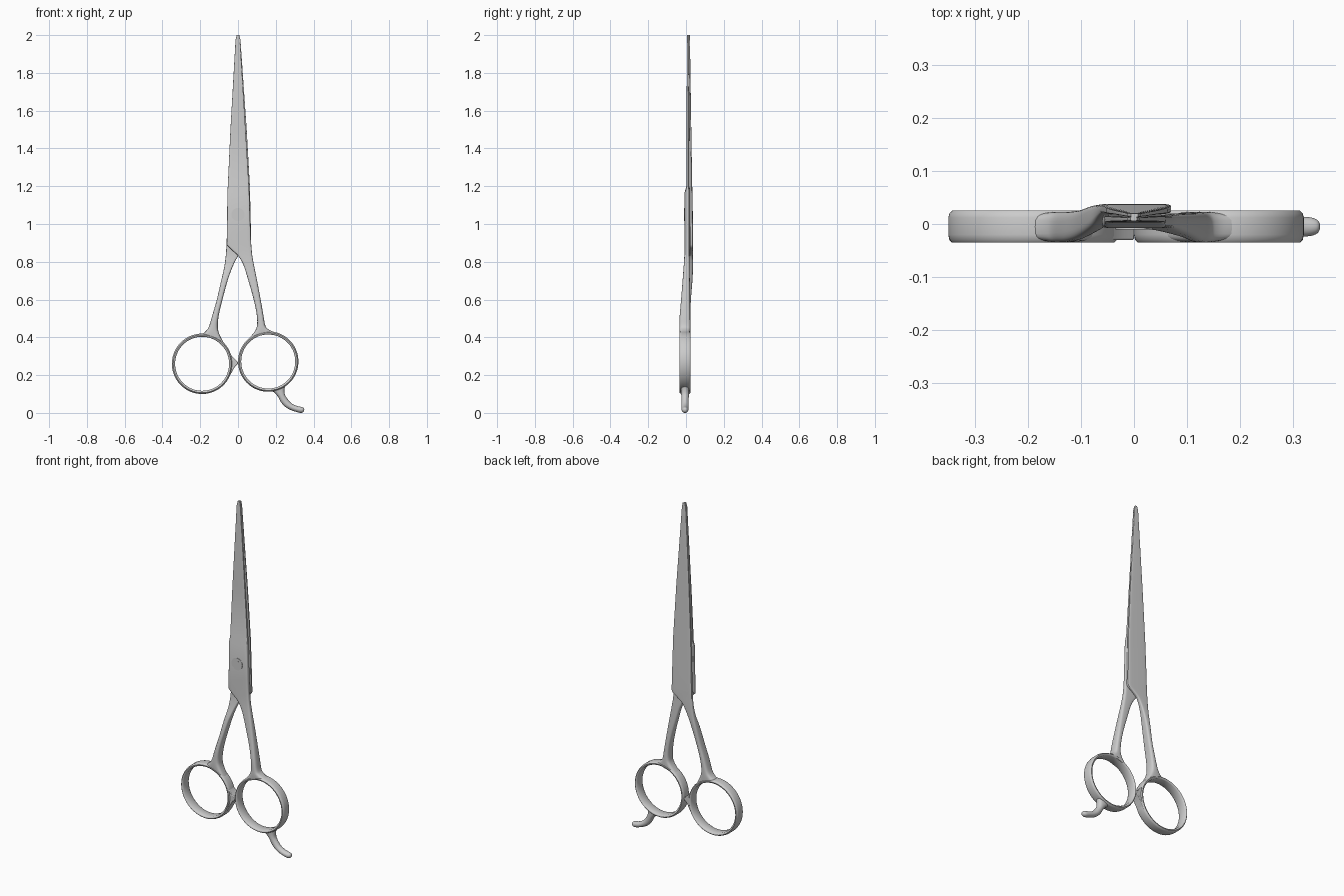
import bpy, bmesh, math
from mathutils import Vector

if "Cube" in bpy.data.objects:
    bpy.data.objects.remove(bpy.data.objects["Cube"])


def finish(bm, name, angle=35):
    bmesh.ops.recalc_face_normals(bm, faces=bm.faces)
    me = bpy.data.meshes.new(name)
    bm.to_mesh(me)
    bm.free()
    ob = bpy.data.objects.new(name, me)
    bpy.context.collection.objects.link(ob)
    bpy.ops.object.select_all(action='DESELECT')
    ob.select_set(True)
    bpy.context.view_layer.objects.active = ob
    bpy.ops.object.shade_smooth_by_angle(angle=math.radians(angle))
    return ob


def catmull(a, b, c, d, t):
    return 0.5 * (2 * b + (c - a) * t + (2 * a - 5 * b + 4 * c - d) * t * t
                  + (3 * b - a - 3 * c + d) * t ** 3)


def loft(name, rows, smooth_from=0, steps=5, sides=28):
    """rows: left x, left z, right x, right z, front y, back y, squareness"""
    full = []
    for i in range(len(rows) - 1):
        if i < smooth_from:
            full.append(rows[i])
            continue
        p = [rows[max(0, min(len(rows) - 1, i + k))] for k in (-1, 0, 1, 2)]
        for s in range(steps):
            full.append([catmull(*v, s / steps) for v in zip(*p)])
    full.append(rows[-1])
    bm = bmesh.new()
    rings = []
    for lx, lz, rx, rz, yf, yb, n in full:
        ring = []
        for k in range(sides):
            a = 2 * math.pi * k / sides
            c, s = math.cos(a), math.sin(a)
            e = math.copysign(abs(c) ** (2 / n), c)
            f = math.copysign(abs(s) ** (2 / n), s)
            ring.append(bm.verts.new(((lx + rx) / 2 + (rx - lx) / 2 * e,
                                      (yf + yb) / 2 + (yb - yf) / 2 * f,
                                      (lz + rz) / 2 + (rz - lz) / 2 * e)))
        rings.append(ring)
    for r, q in zip(rings, rings[1:]):
        for k in range(sides):
            j = (k + 1) % sides
            bm.faces.new((r[k], r[j], q[j], q[k]))
    bm.faces.new(rings[0])
    bm.faces.new(rings[-1])
    return finish(bm, name)


def finger_ring(name, cx, cz):
    # band profile: radius, y
    prof = [(.143, -.028), (.147, -.034), (.153, -.035), (.158, -.030), (.160, -.020),
            (.160, .012), (.158, .020), (.153, .025), (.147, .024), (.143, .018)]
    bm = bmesh.new()
    n = 72
    loops = [[bm.verts.new((cx + r * math.cos(2 * math.pi * k / n), y,
                            cz + r * math.sin(2 * math.pi * k / n))) for r, y in prof]
             for k in range(n)]
    m = len(prof)
    for k in range(n):
        a, b = loops[k], loops[(k + 1) % n]
        for i in range(m):
            j = (i + 1) % m
            bm.faces.new((a[i], a[j], b[j], b[i]))
    return finish(bm, name, 50)


# front blade, pivot block and right handle
loft("front_blade_and_handle", [
    (-.007, 2.0, .006, 2.0, .006, .013, 5),
    (-.013, 1.975, .011, 1.975, .005, .013, 6),
    (-.040, 1.5, .040, 1.5, .003, .016, 6),
    (-.054, 1.2, .058, 1.2, .002, .017, 7),
    (-.056, 1.165, .060, 1.165, -.008, .018, 7),
    (-.059, .93, .066, .98, -.008, .018, 7),
    (-.060, .89, .068, .92, -.008, .018, 7),
    (-.030, .86, .071, .88, -.008, .018, 6),
    (.000, .832, .076, .83, -.009, .018, 5),
    (.028, .785, .086, .775, -.012, .019, 4),
    (.055, .70, .101, .70, -.018, .020, 3.5),
    (.083, .60, .120, .60, -.026, .021, 3),
    (.099, .52, .134, .52, -.033, .022, 3),
    (.101, .465, .144, .465, -.035, .023, 3),
    (.088, .43, .158, .445, -.035, .023, 3.5),
    (.052, .388, .185, .430, -.033, .022, 4)], 7)

# rear blade and left handle
loft("rear_blade_and_handle", [
    (-.006, 2.0, .008, 2.0, .013, .020, 5),
    (-.012, 1.975, .013, 1.975, .013, .021, 6),
    (-.038, 1.5, .046, 1.5, .017, .028, 6),
    (-.052, 1.2, .063, 1.2, .018, .033, 6),
    (-.057, 1.02, .068, .98, .019, .037, 6),
    (-.059, .94, .070, .89, .019, .038, 6),
    (-.061, .89, .035, .858, .019, .038, 6),
    (-.065, .83, .000, .828, .017, .038, 5),
    (-.074, .765, -.028, .775, .007, .037, 4),
    (-.089, .70, -.055, .70, -.010, .034, 3.5),
    (-.112, .60, -.082, .60, -.025, .026, 3),
    (-.135, .52, -.101, .52, -.033, .023, 3),
    (-.153, .46, -.107, .46, -.035, .023, 3),
    (-.168, .435, -.100, .42, -.035, .023, 3.5),
    (-.190, .417, -.075, .370, -.033, .022, 4)], 5)

finger_ring("left_finger_ring", -.19, .26)
finger_ring("right_finger_ring", .16, .272)

# hooked finger rest under the right ring
loft("finger_rest", [
    (.160, .122, .250, .150, -.028, .018, 3),
    (.188, .111, .246, .122, -.026, .016, 2.5),
    (.212, .085, .248, .098, -.025, .015, 2.2),
    (.228, .056, .260, .077, -.024, .014, 2),
    (.250, .032, .278, .055, -.024, .014, 2),
    (.280, .015, .298, .042, -.024, .014, 2),
    (.310, .005, .318, .035, -.024, .014, 2),
    (.332, .000, .338, .031, -.022, .012, 2),
    (.345, .004, .347, .027, -.017, .007, 2),
    (.350, .011, .351, .020, -.009, .000, 2)])

# bumper between the rings
outline = [(-.085, .379), (-.060, .347), (-.038, .308), (-.018, .285), (.000, .269),
           (.000, .259), (-.018, .242), (-.033, .215), (-.052, .180), (-.070, .160)]
for d in range(-40, 50, 8):
    a = math.radians(d)
    outline.append((-.19 + .149 * math.cos(a), .26 + .149 * math.sin(a)))
bm = bmesh.new()
face = bm.faces.new([bm.verts.new((x, -.030, z)) for x, z in outline])
ext = bmesh.ops.extrude_face_region(bm, geom=[face])
bmesh.ops.translate(bm, vec=Vector((0, .050, 0)),
                    verts=[v for v in ext["geom"] if isinstance(v, bmesh.types.BMVert)])
bumper = finish(bm, "bumper")
bev = bumper.modifiers.new("soft_edges", 'BEVEL')
bev.width = .003
bev.segments = 2

# pivot screw with a diagonal slot
bpy.ops.mesh.primitive_cylinder_add(vertices=40, radius=.035, depth=.012,
                                    location=(0, -.0045, 1.05), rotation=(math.pi / 2, 0, 0))
screw = bpy.context.object
screw.name = "pivot_screw"
bpy.ops.object.shade_smooth_by_angle(angle=math.radians(35))
bpy.ops.mesh.primitive_cube_add(size=1, location=(0, -.0105, 1.05), rotation=(0, -math.radians(45), 0))
slot = bpy.context.object
slot.name = "slot_cutter"
slot.scale = (.1, .004, .011)
slot.hide_render = True
slot.hide_viewport = True
cut = screw.modifiers.new("slot", 'BOOLEAN')
cut.object = slot
cut.operation = 'DIFFERENCE'
cut.solver = 'EXACT'
